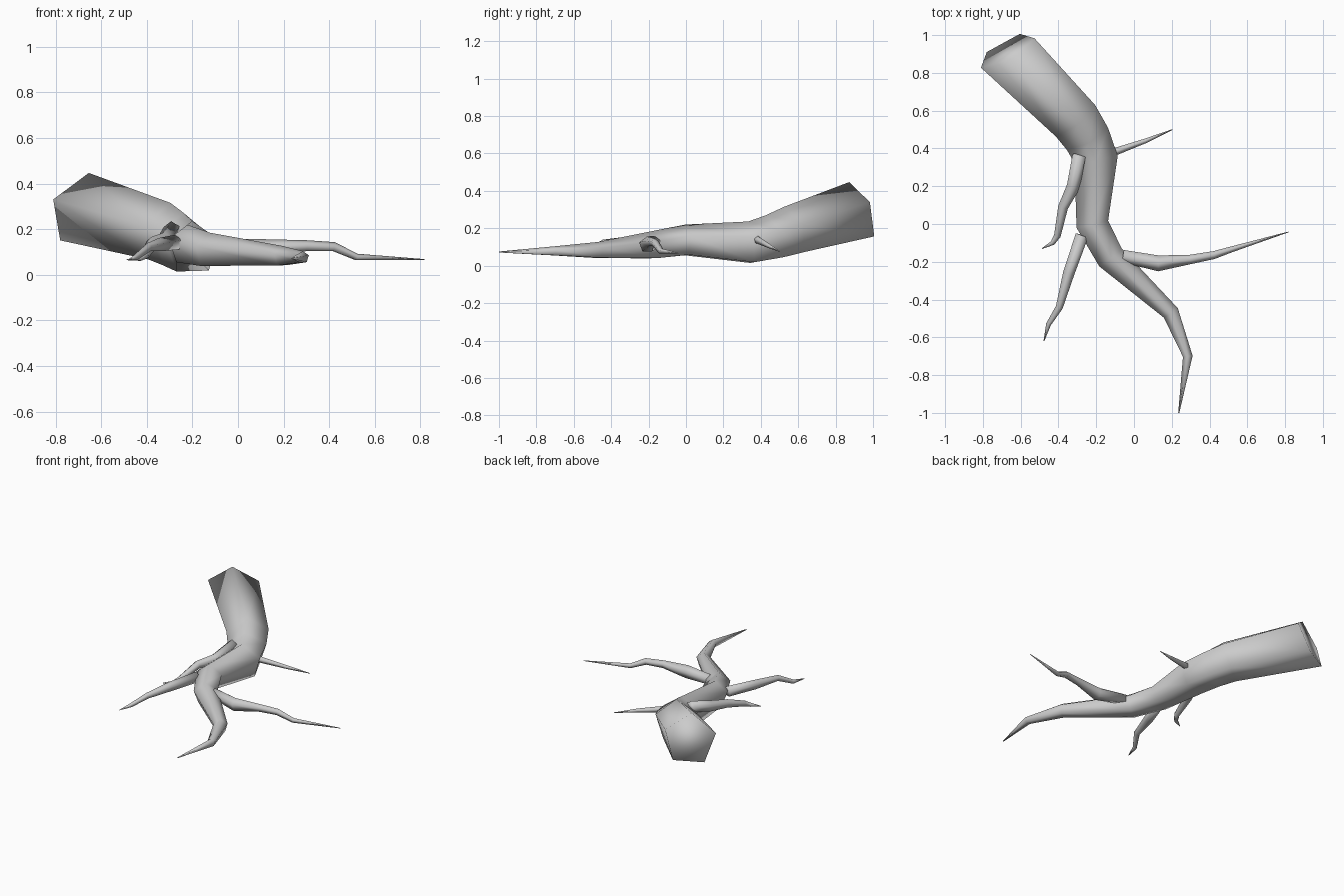
import bpy, bmesh
from math import cos, sin, pi
from mathutils import Vector


def tapered_tube(name, stations, start_dir=None, turn=0.03):
    """Five-sided tapering limb through (x, y, z, radius) stations."""
    pts = [Vector(s[:3]) for s in stations]
    bm = bmesh.new()
    rings = []
    for i, p in enumerate(pts):
        a = (pts[i] - pts[i - 1]).normalized() if i else Vector()
        b = (pts[i + 1] - pts[i]).normalized() if i < len(pts) - 1 else Vector()
        t = (a + b).normalized()
        if i == 0 and start_dir:
            t = Vector(start_dir).normalized()
        side = Vector((0, 0, 1)).cross(t).normalized()
        up = t.cross(side)
        r = stations[i][3]
        rings.append([bm.verts.new(p + r * (side * cos(w) + up * sin(w)))
                      for w in (pi / 2 + turn + k * 2 * pi / 5 for k in range(5))])
    for lo, hi in zip(rings, rings[1:]):
        for k in range(5):
            n = (k + 1) % 5
            bm.faces.new((lo[k], lo[n], hi[n], hi[k]))
    bm.faces.new(rings[0])
    bm.faces.new(rings[-1])
    bmesh.ops.recalc_face_normals(bm, faces=bm.faces)
    for f in bm.faces:
        f.smooth = True
    me = bpy.data.meshes.new(name)
    bm.to_mesh(me)
    bm.free()
    ob = bpy.data.objects.new(name, me)
    bpy.context.collection.objects.link(ob)


# Main root, from the thick cut end to the thin tip
tapered_tube("main_root", [
    (-0.675, 0.92, 0.285, 0.17), (-0.315, 0.555, 0.18, 0.14),
    (-0.25, 0.46, 0.145, 0.13), (-0.2, 0.345, 0.115, 0.122),
    (-0.22, 0.0, 0.13, 0.09), (-0.125, -0.175, 0.105, 0.08),
    (0.195, -0.47, 0.08, 0.047), (0.285, -0.7, 0.077, 0.027),
    (0.237, -1.0, 0.073, 0.003)], start_dir=(0.46, -0.82, -0.3))

# Side rootlets
tapered_tube("right_rootlet", [
    (-0.06, -0.17, 0.125, 0.035), (0.13, -0.208, 0.112, 0.044),
    (0.3, -0.187, 0.126, 0.026), (0.42, -0.165, 0.122, 0.022),
    (0.52, -0.133, 0.077, 0.016), (0.818, -0.042, 0.067, 0.002)])
tapered_tube("small_right_rootlet", [
    (-0.16, 0.365, 0.15, 0.026), (-0.08, 0.39, 0.135, 0.02),
    (0.06, 0.44, 0.108, 0.013), (0.203, 0.5, 0.077, 0.002)])
tapered_tube("upper_left_rootlet", [
    (-0.29, 0.365, 0.2, 0.037), (-0.32, 0.2, 0.15, 0.037),
    (-0.375, 0.09, 0.14, 0.028), (-0.405, -0.06, 0.09, 0.019),
    (-0.43, -0.1, 0.072, 0.013), (-0.487, -0.13, 0.066, 0.002)])
tapered_tube("lower_left_rootlet", [
    (-0.275, -0.06, 0.14, 0.036), (-0.345, -0.26, 0.13, 0.032),
    (-0.395, -0.44, 0.12, 0.02), (-0.452, -0.53, 0.075, 0.014),
    (-0.477, -0.62, 0.068, 0.002)])
